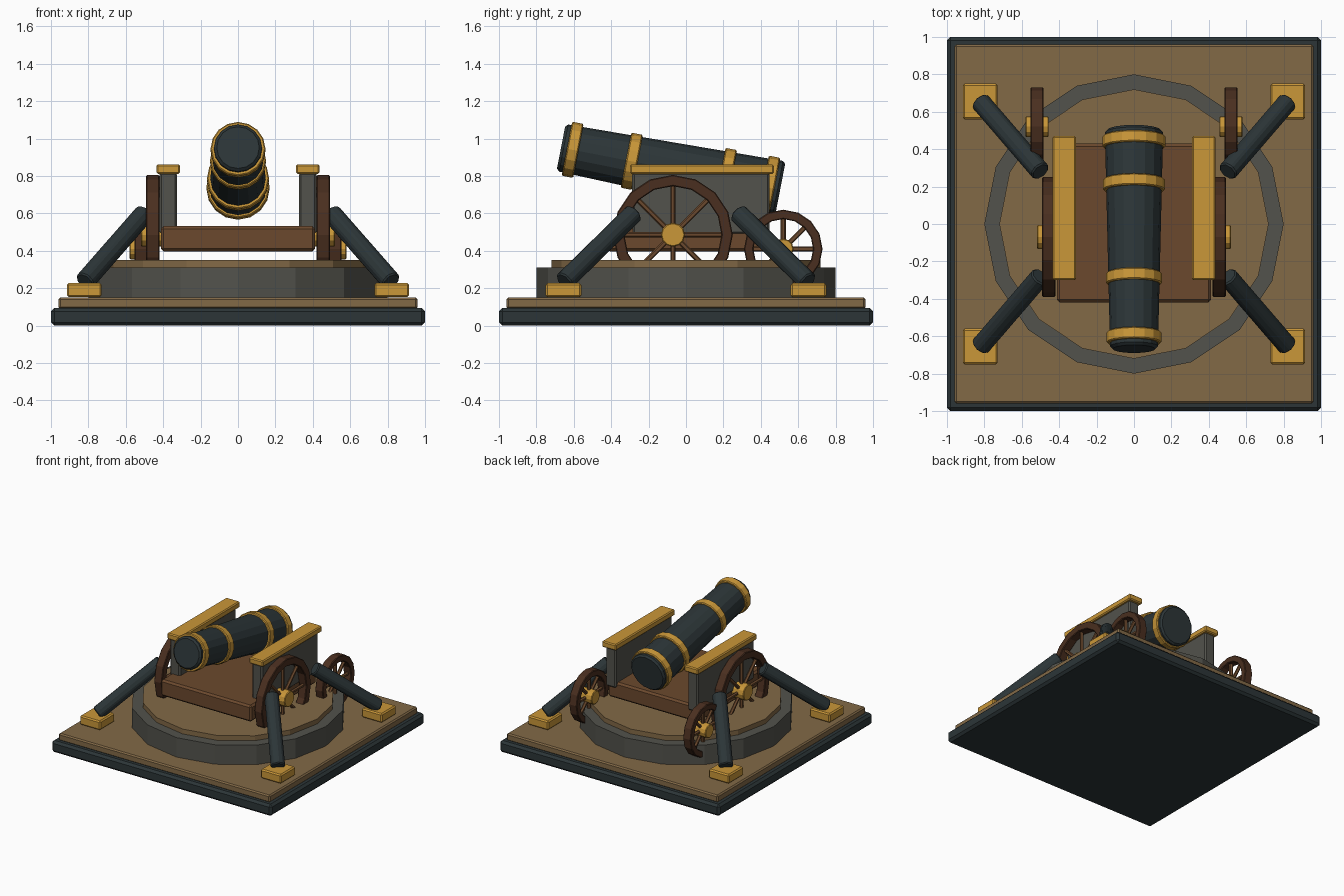
import bpy, bmesh, math
from mathutils import Vector

if "Cube" in bpy.data.objects:
    bpy.data.objects.remove(bpy.data.objects["Cube"], do_unlink=True)


def material(name, rgb):
    m = bpy.data.materials.new(name)
    m.use_nodes = True
    m.diffuse_color = (*rgb, 1)
    m.node_tree.nodes["Principled BSDF"].inputs["Base Color"].default_value = (*rgb, 1)
    return m


IRON = material("dark iron", (0.025, 0.036, 0.039))
GOLD = material("gold", (0.59, 0.31, 0.04))
TAN = material("tan wood", (0.225, 0.142, 0.062))
BROWN = material("brown wood", (0.147, 0.066, 0.026))
DARK_BROWN = material("dark brown wood", (0.068, 0.028, 0.014))
GREY = material("grey stone", (0.085, 0.085, 0.072))


def finish(name, bm, mat, bevel=0.0):
    bmesh.ops.recalc_face_normals(bm, faces=bm.faces)
    mesh = bpy.data.meshes.new(name)
    bm.to_mesh(mesh)
    bm.free()
    mesh.materials.append(mat)
    ob = bpy.data.objects.new(name, mesh)
    bpy.context.collection.objects.link(ob)
    if bevel:
        mod = ob.modifiers.new("Bevel", "BEVEL")
        mod.width = bevel
        mod.segments = 1
        mod.limit_method = "ANGLE"
        mod.angle_limit = math.radians(40)
    return ob


def box(name, centre, size, mat, bevel=0.01):
    bm = bmesh.new()
    bmesh.ops.create_cube(bm, size=1)
    bmesh.ops.scale(bm, vec=size, verts=bm.verts)
    bmesh.ops.translate(bm, vec=centre, verts=bm.verts)
    return finish(name, bm, mat, bevel)


def place(ob, start, axis):
    ob.location = start
    ob.rotation_euler = Vector(axis).to_track_quat("Z", "Y").to_euler()
    return ob


def rod(name, start, end, r1, r2, sides, mat, bevel=0.0):
    start, end = Vector(start), Vector(end)
    axis = end - start
    bm = bmesh.new()
    bmesh.ops.create_cone(bm, cap_ends=True, segments=sides, radius1=r1, radius2=r2,
                          depth=axis.length)
    bmesh.ops.translate(bm, vec=(0, 0, axis.length / 2), verts=bm.verts)
    return place(finish(name, bm, mat, bevel), start, axis)


def ring(name, centre, axis, inner, outer, width, sides, mat, bevel=0.0):
    bm = bmesh.new()
    profile = [(inner, -width / 2), (outer, -width / 2), (outer, width / 2), (inner, width / 2)]
    loops = []
    for i in range(sides):
        a = math.tau * i / sides
        loops.append([bm.verts.new((r * math.cos(a), r * math.sin(a), h)) for r, h in profile])
    for i in range(sides):
        p, q = loops[i], loops[(i + 1) % sides]
        for j in range(4):
            k = (j + 1) % 4
            bm.faces.new((p[j], q[j], q[k], p[k]))
    return place(finish(name, bm, mat, bevel), centre, axis)


# Square base and round platform
box("base_plinth", (0, 0, 0.0475), (2, 2, 0.095), IRON, 0.018)
box("base_deck", (0, 0, 0.12), (1.92, 1.92, 0.06), TAN, 0.01)
rod("platform_ring", (0, 0, 0.14), (0, 0, 0.31), 0.8, 0.8, 16, GREY)
rod("platform_floor", (0, 0, 0.3), (0, 0, 0.35), 0.72, 0.72, 16, TAN)

# Carriage bed
box("carriage_bed", (0, 0.005, 0.465), (0.824, 0.85, 0.135), BROWN, 0.015)


def wheel(name, side, x, y, z, radius, rim, hub):
    centre = Vector((side * x, y, z))
    out = Vector((side, 0, 0))
    ring(name + "_rim", centre, out, radius - rim, radius, 0.07, 16, DARK_BROWN, 0.005)
    for i in range(8):
        a = math.tau * i / 8
        tip = centre + Vector((0, math.cos(a), math.sin(a))) * (radius - rim / 2)
        rod(f"{name}_spoke_{i + 1}", centre, tip, 0.014, 0.014, 6, BROWN)
    rod(name + "_hub", centre - out * 0.062, centre + out * 0.062, hub, hub, 12, GOLD, 0.005)


# Parts repeated on both sides
for side, word in ((1, "left"), (-1, "right")):
    box(word + "_cheek", (side * 0.373, 0.08, 0.655), (0.094, 0.735, 0.33), GREY, 0.012)
    box(word + "_cheek_cap", (side * 0.373, 0.085, 0.837), (0.126, 0.77, 0.05), GOLD, 0.008)
    wheel(word + "_front_wheel", side, 0.456, -0.07, 0.486, 0.32, 0.06, 0.064)
    wheel(word + "_rear_wheel", side, 0.518, 0.52, 0.41, 0.21, 0.05, 0.055)
    for end, where in ((-1, "front"), (1, "back")):
        box(f"{where}_{word}_foot", (side * 0.822, end * 0.655, 0.19),
            (0.186, 0.19, 0.075), GOLD, 0.01)
        rod(f"{where}_{word}_strut", (side * 0.82, end * 0.652, 0.235),
            (side * 0.5, end * 0.28, 0.6), 0.056, 0.056, 8, IRON, 0.008)

# Tilted barrel with raised bands
muzzle = Vector((0, -0.668, 0.952))
breech = Vector((0, 0.503, 0.725))
direction = (breech - muzzle).normalized()
rod("barrel", muzzle, breech, 0.128, 0.156, 16, IRON, 0.014)
for i, (along, radius) in enumerate(((0.063, 0.147), (0.385, 0.15), (0.895, 0.166), (1.13, 0.169))):
    ring(f"barrel_band_{i + 1}", muzzle + direction * along, direction,
         0.11, radius, 0.062, 16, GOLD, 0.006)
